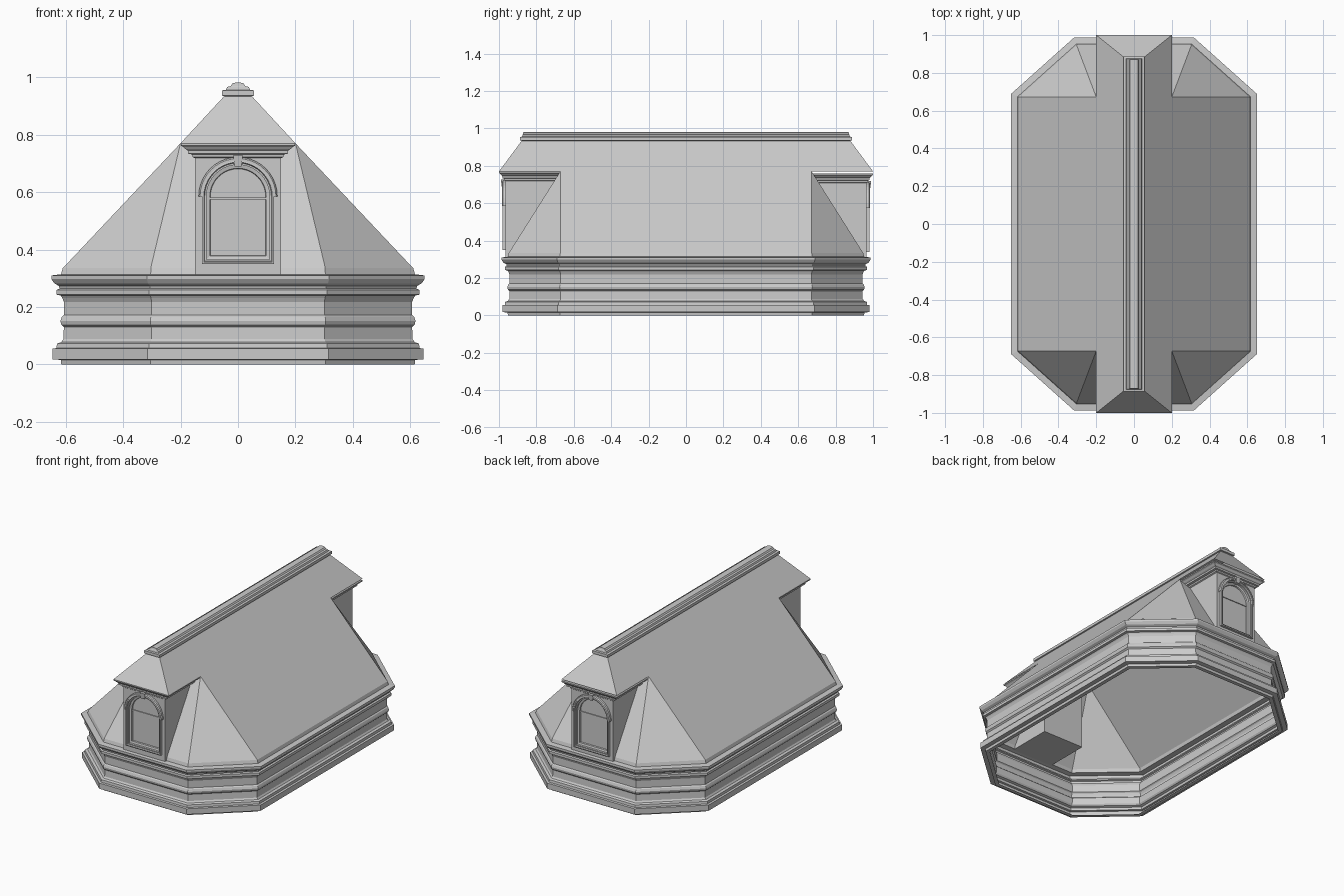
import bpy, bmesh, math
from mathutils import Matrix

if "Cube" in bpy.data.objects:
    bpy.data.objects.remove(bpy.data.objects["Cube"])


def make(name, verts, faces):
    me = bpy.data.meshes.new(name)
    bm = bmesh.new()
    vs = [bm.verts.new(v) for v in verts]
    for f in faces:
        bm.faces.new([vs[i] for i in f])
    bmesh.ops.remove_doubles(bm, verts=bm.verts, dist=1e-5)
    bmesh.ops.recalc_face_normals(bm, faces=bm.faces)
    bm.to_mesh(me)
    bm.free()
    ob = bpy.data.objects.new(name, me)
    bpy.context.collection.objects.link(ob)
    return ob


def skin(name, rings, closed=True, cap_start=False, cap_end=False):
    """Join equal-length rings of points with quads."""
    n = len(rings[0])
    faces = []
    for r in range(len(rings) - 1):
        for i in range(n if closed else n - 1):
            j = (i + 1) % n
            faces.append((r * n + i, r * n + j, (r + 1) * n + j, (r + 1) * n + i))
    if cap_start:
        faces.append(tuple(range(n)))
    if cap_end:
        faces.append(tuple(range((len(rings) - 1) * n, len(rings) * n)))
    return make(name, [p for r in rings for p in r], faces)


def box(name, x0, x1, y0, y1, z0, z1):
    rings = [[(x0, y0, z), (x1, y0, z), (x1, y1, z), (x0, y1, z)] for z in (z0, z1)]
    return skin(name, rings, True, True, True)


def octagon(x, z):
    """Chamfered footprint, mitred inward from the widest outline."""
    d = 0.65 - x
    ya = (0.948 - d - 0.667 * x) / 0.746
    yb = 0.987 - d
    xb = (0.948 - d - 0.746 * yb) / 0.667
    q = [(x, ya), (xb, yb)]
    pts = q + [(-a, b) for a, b in reversed(q)]
    pts += [(-a, -b) for a, b in pts]
    return [(a, b, z) for a, b in pts]


def arch(w, y, bottom=0.355, spring=0.585, n=20):
    pts = [(-w, y, bottom), (w, y, bottom)]
    pts += [(w * math.cos(math.pi * i / n), y, spring + w * math.sin(math.pi * i / n))
            for i in range(n + 1)]
    return pts


# Moulded base wall, an open sheet
base_profile = [(0.59, 0), (0.615, 0), (0.617, 0.016), (0.645, 0.018), (0.645, 0.055),
                (0.632, 0.057), (0.630, 0.073), (0.615, 0.078), (0.608, 0.088),
                (0.606, 0.13), (0.615, 0.138), (0.618, 0.152), (0.613, 0.166),
                (0.606, 0.172), (0.606, 0.218), (0.612, 0.232), (0.617, 0.240),
                (0.631, 0.243), (0.631, 0.260), (0.621, 0.264), (0.624, 0.274),
                (0.639, 0.282), (0.650, 0.298), (0.650, 0.310), (0.616, 0.314),
                (0.610, 0.335)]
skin("base_moulding", [octagon(x, z) for x, z in base_profile])

# Main roof sheets and hipped ends
for s in (1, -1):
    slope = [(.61 * s, -.672, .335), (.61 * s, .672, .335), (.2 * s, .672, .77),
             (.2 * s, 1, .77), (.05 * s, .88, .932), (.05 * s, -.88, .932),
             (.2 * s, -1, .77), (.2 * s, -.672, .77)]
    make("main_roof_slope", slope, [range(8)])
    make("roof_end_hip", [(-.2, s, .77), (.2, s, .77), (.05, .88 * s, .932), (-.05, .88 * s, .932)],
         [range(4)])
    for t in (1, -1):
        corner = [(.2 * s, .672 * t, .77), (.61 * s, .672 * t, .335), (.304 * s, .947 * t, .335),
                  (.15 * s, .947 * t, .335), (.15 * s, .672 * t, .77)]
        make("corner_roof", corner, [(0, 1, 2), (0, 2, 3, 4)])

# Stepped ridge cap
cap = [(.047, .875, .925), (.047, .88, .934), (.056, .888, .936), (.056, .888, .954),
       (.042, .876, .956), (.038, .874, .966), (.026, .872, .969), (.020, .870, .978), (.010, .870, .981)]
skin("ridge_cap", [[(-x, -y, z), (x, -y, z), (x, y, z), (-x, y, z)] for x, y, z in cap],
     True, True, True)


def dormer():
    parts = []
    # Body with an arched recess
    body = box("dormer_body", -.15, .15, -.965, -.67, .312, .745)
    cutter = skin("window_cutter", [arch(.112, -1.1), arch(.112, -.945)], True, True, True)
    cutter.hide_render = True
    cutter.hide_viewport = True
    cutter.display_type = 'WIRE'
    mod = body.modifiers.new("window_recess", 'BOOLEAN')
    mod.operation = 'DIFFERENCE'
    mod.solver = 'EXACT'
    mod.object = cutter
    parts += [body, cutter]
    # Moulded window frame and sash
    frame = [(.126, -.964), (.126, -.980), (.119, -.982), (.116, -.974), (.110, -.974),
             (.110, -.960), (.098, -.957), (.096, -.948)]
    parts.append(skin("window_frame", [arch(w, y, .355 + .126 - w - .005) for w, y in frame]))
    parts.append(skin("window_pane", [arch(.112, -.9475), arch(.112, -.946)], True, True, True))
    parts.append(box("window_transom", -.097, .097, -.953, -.946, .574, .582))
    # Hood moulding over the arch
    hood = [(.124, -.964), (.124, -.984), (.132, -.984), (.137, -.978), (.137, -.964)]
    parts.append(skin("arch_hood", [arch(w, y, .4)[2:] for w, y in hood], False))
    # Keystone
    parts.append(skin("keystone", [[(-w, y, z), (w, y, z), (w, -.96, z), (-w, -.96, z)]
                 for w, y, z in ((.012, -.985, .69), (.017, -.99, .728))], True, True, True))
    # Eaves cornice on three sides
    eaves = [(.15, .718), (.158, .722), (.160, .731), (.174, .734), (.175, .745),
             (.183, .750), (.190, .757), (.199, .762), (.199, .770)]
    rings = []
    for w, z in eaves:
        y = -.965 - (w - .15) * .7
        rings.append([(-w, y, z), (w, y, z), (w, -.67, z), (-w, -.67, z)])
    parts.append(skin("dormer_cornice", rings, True, True, True))
    return parts


# Front dormer, then the rear one turned round and set slightly lower
dormer()
turn = Matrix.Translation((0, 0, -.01)) @ Matrix.Rotation(math.pi, 4, 'Z')
for ob in dormer():
    ob.matrix_world = turn
